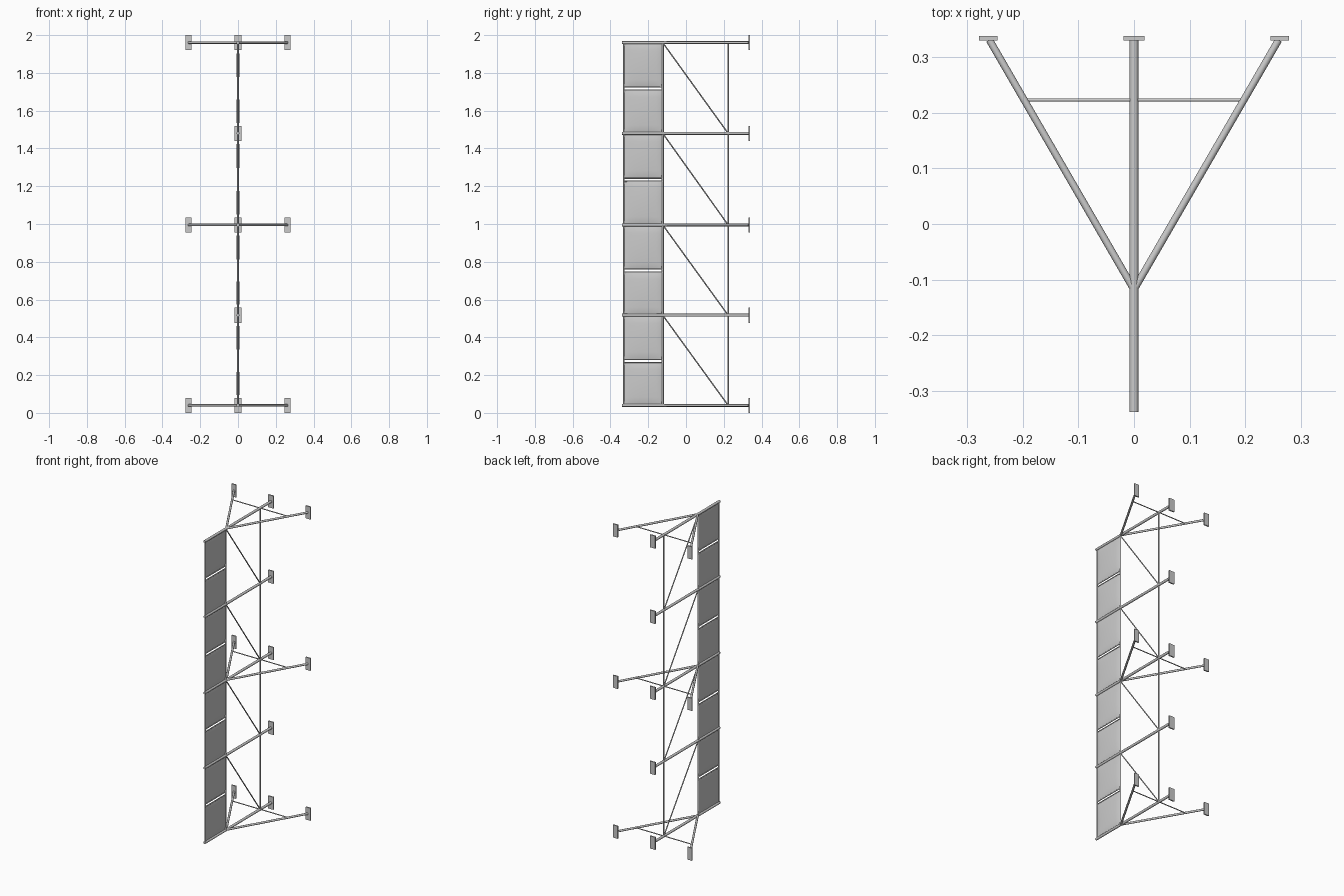
import bpy, bmesh, math
from mathutils import Vector

if "Cube" in bpy.data.objects:
    bpy.data.objects.remove(bpy.data.objects["Cube"])

LEVELS = [0.04, 0.517, 0.995, 1.48, 1.96]
BRACED = [LEVELS[0], LEVELS[2], LEVELS[4]]
Y_FRONT, Y_INNER, Y_REAR, Y_WALL = -0.329, -0.123, 0.223, 0.331


def finish(name, bm, smooth=True):
    me = bpy.data.meshes.new(name)
    bmesh.ops.recalc_face_normals(bm, faces=bm.faces)
    bm.to_mesh(me)
    bm.free()
    ob = bpy.data.objects.new(name, me)
    bpy.context.collection.objects.link(ob)
    if smooth:
        bpy.ops.object.select_all(action='DESELECT')
        ob.select_set(True)
        bpy.context.view_layer.objects.active = ob
        bpy.ops.object.shade_smooth_by_angle(angle=math.radians(50))
    return ob


def tube(name, a, b, r, sides=12):
    a, b = Vector(a), Vector(b)
    d = b - a
    bm = bmesh.new()
    bmesh.ops.create_cone(bm, cap_ends=True, segments=sides, radius1=r, radius2=r, depth=d.length)
    bmesh.ops.rotate(bm, verts=bm.verts, matrix=d.to_track_quat('Z', 'Y').to_matrix())
    bmesh.ops.translate(bm, verts=bm.verts, vec=(a + b) / 2)
    return finish(name, bm)


def plate(name, x, z, w):
    bm = bmesh.new()
    bmesh.ops.create_cube(bm, size=1)
    bmesh.ops.scale(bm, verts=bm.verts, vec=(w, 0.008, 0.08))
    bmesh.ops.translate(bm, verts=bm.verts, vec=(x, 0.334, z))
    return finish(name, bm, False)


def panel(name, y0, y1, z0, z1, n=12):
    # thin pillow: two bulged sheets joined along the rim
    bm = bmesh.new()
    for side in (-1, 1):
        g = [[bm.verts.new((side * (0.002 + 0.006 * (math.sin(math.pi * i / n) * math.sin(math.pi * j / n)) ** 0.6
                                    if 0 < i < n and 0 < j < n else 0),
                            y0 + (y1 - y0) * i / n, z0 + (z1 - z0) * j / n))
              for j in range(n + 1)] for i in range(n + 1)]
        for i in range(n):
            for j in range(n):
                bm.faces.new((g[i][j], g[i + 1][j], g[i + 1][j + 1], g[i][j + 1]))
    bmesh.ops.remove_doubles(bm, verts=bm.verts, dist=0.0001)
    return finish(name, bm)


# main arms and their wall plates
for k, z in enumerate(LEVELS):
    tube(f"main_arm_{k}", (0, -0.338, z), (0, Y_WALL, z), 0.008)
    plate(f"arm_wall_plate_{k}", 0, z, 0.037)

# splayed side braces with cross bar
for k, z in enumerate(BRACED):
    for s, side in ((-1, "left"), (1, "right")):
        tube(f"{side}_brace_{k}", (0, -0.118, z), (s * 0.26, Y_WALL, z), 0.0065)
        plate(f"{side}_wall_plate_{k}", s * 0.262, z, 0.033)
    tube(f"cross_bar_{k}", (-0.197, Y_REAR, z), (0.197, Y_REAR, z), 0.003)

# uprights
for name, y, r in (("front_upright", Y_FRONT, 0.0045), ("inner_upright", Y_INNER, 0.0055),
                   ("rear_upright", Y_REAR, 0.0045)):
    tube(name, (0, y, LEVELS[0]), (0, y, LEVELS[-1]), r)

# bays: diagonal tie plus two panels with thin edge rods
for k, (z0, z1) in enumerate(zip(LEVELS, LEVELS[1:])):
    tube(f"diagonal_tie_{k}", (0, Y_INNER, z1), (0, Y_REAR, z0), 0.0035, 8)
    mid = (z0 + z1) / 2 - 0.003
    for tag, a, b in (("lower", z0 + 0.005, mid - 0.008), ("upper", mid + 0.008, z1 - 0.005)):
        panel(f"{tag}_panel_{k}", Y_FRONT, Y_INNER, a, b)
        edge = b if tag == "lower" else a
        tube(f"{tag}_panel_rod_{k}", (0, Y_FRONT, edge), (0, Y_INNER, edge), 0.003, 8)
